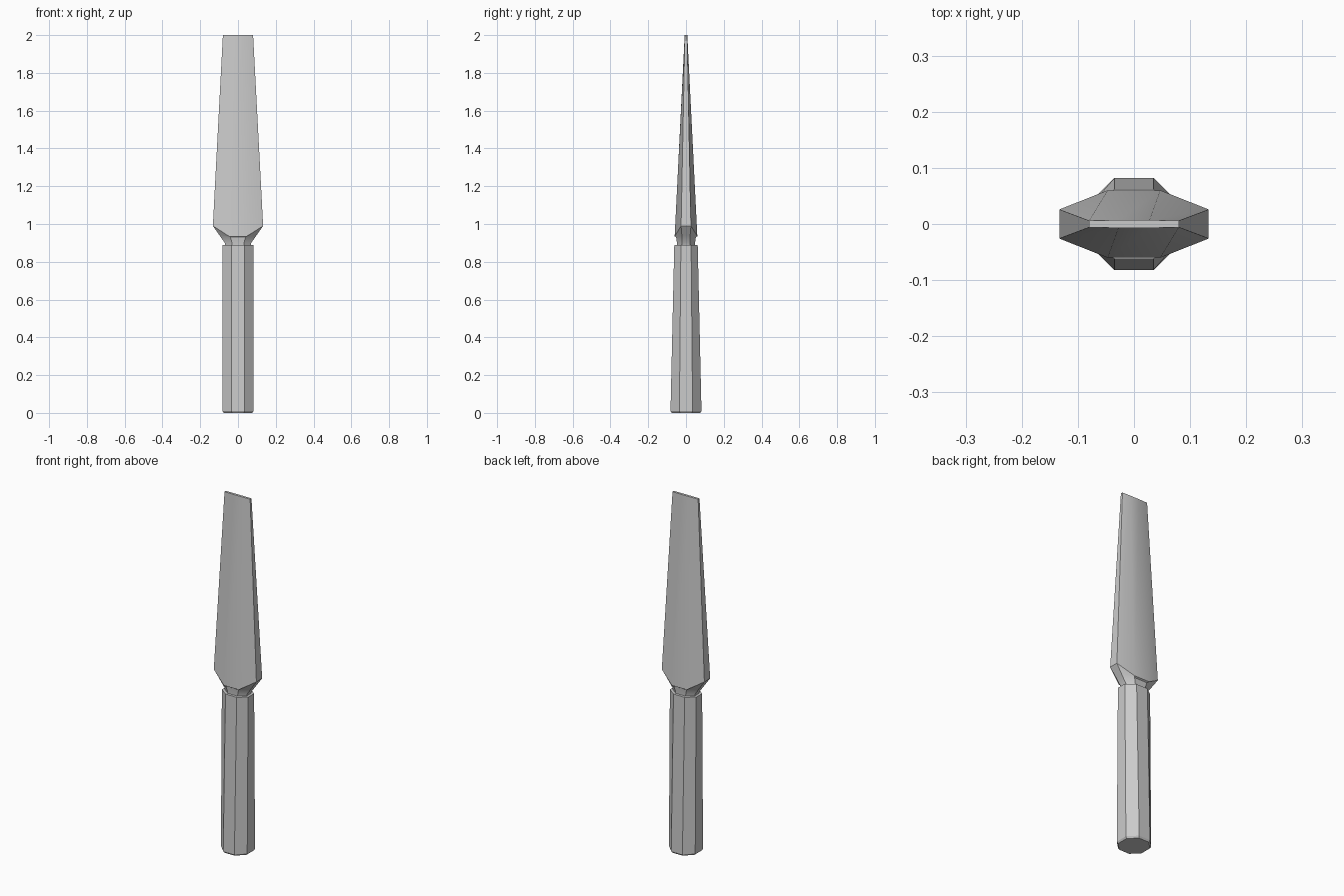
import bpy, bmesh, math

if "Cube" in bpy.data.objects:
    bpy.data.objects.remove(bpy.data.objects["Cube"])


def octagon(bm, xo, yo, zo, xi, yi, zi):
    """Eight-sided ring: outer corners (xo, yo, zo), inner corners (xi, yi, zi)."""
    q = [(xo, yo, zo), (xi, yi, zi)]
    pts = q + [(-x, y, z) for x, y, z in reversed(q)]
    pts += [(-x, -y, z) for x, y, z in pts]
    return [bm.verts.new(p) for p in pts]


def loft(name, sections):
    bm = bmesh.new()
    rings = [octagon(bm, *s) for s in sections]
    for a, b in zip(rings, rings[1:]):
        for i in range(8):
            j = (i + 1) % 8
            bm.faces.new((a[i], a[j], b[j], b[i]))
    bm.faces.new(rings[0][::-1])
    bm.faces.new(rings[-1])
    bmesh.ops.recalc_face_normals(bm, faces=bm.faces)
    me = bpy.data.meshes.new(name)
    bm.to_mesh(me)
    bm.free()
    ob = bpy.data.objects.new(name, me)
    bpy.context.collection.objects.link(ob)
    return ob


# Octagonal grip with a tiny bottom bevel, thinner front to back at the top
loft("handle", [
    (0.076, 0.032, 0.0, 0.032, 0.076, 0.0),
    (0.082, 0.035, 0.01, 0.035, 0.082, 0.01),
    (0.082, 0.027, 0.89, 0.035, 0.062, 0.89),
])

# Neck flaring into the blade shoulders, then the tapering blade
blade = loft("blade", [
    (0.066, 0.020, 0.88, 0.030, 0.048, 0.88),
    (0.070, 0.020, 0.90, 0.032, 0.048, 0.90),
    (0.098, 0.022, 0.94, 0.040, 0.052, 0.93),
    (0.133, 0.026, 0.99, 0.047, 0.060, 0.935),
    (0.080, 0.006, 2.0, 0.028, 0.007, 2.0),
])

# Smooth the broad blade faces, keep the edges sharp
bpy.ops.object.select_all(action='DESELECT')
blade.select_set(True)
bpy.context.view_layer.objects.active = blade
bpy.ops.object.shade_smooth_by_angle(angle=math.radians(26))
